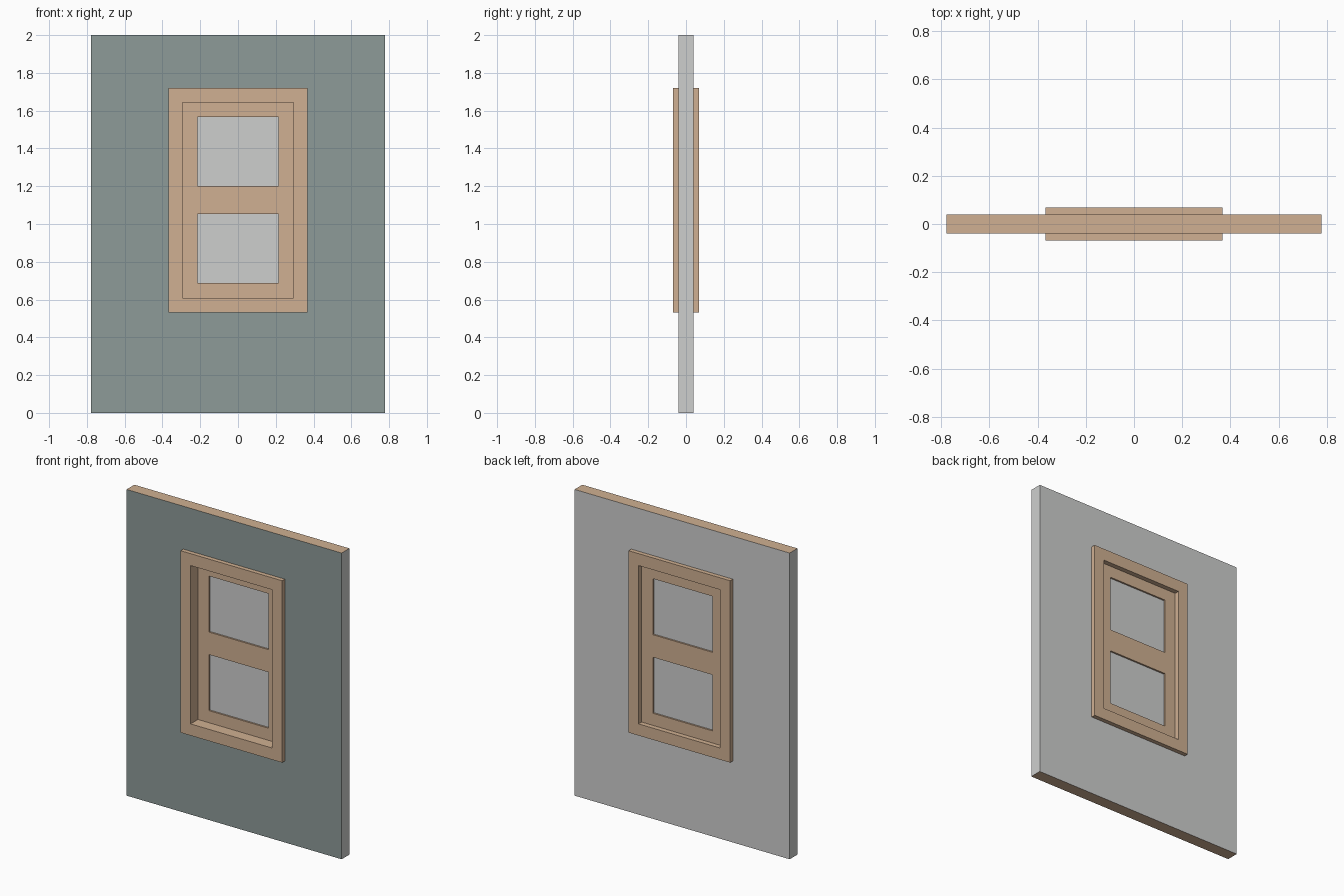
import bpy
import bmesh

if "Cube" in bpy.data.objects:
    bpy.data.objects.remove(bpy.data.objects["Cube"])


def srgb(r, g, b):
    lin = lambda c: ((c / 255 + 0.055) / 1.055) ** 2.4
    return (lin(r), lin(g), lin(b), 1.0)


def material(name, rgb):
    m = bpy.data.materials.new(name)
    m.diffuse_color = srgb(*rgb)
    m.use_nodes = True
    m.node_tree.nodes["Principled BSDF"].inputs["Base Color"].default_value = m.diffuse_color
    return m


siding = material("blue grey siding", (141, 155, 153))
wood = material("tan wood", (208, 176, 146))
plaster = material("light grey", (206, 207, 206))


def finish(name, bm, mats, rule=None):
    bmesh.ops.recalc_face_normals(bm, faces=bm.faces[:])
    if rule:
        for f in bm.faces:
            f.material_index = rule(f.normal)
    mesh = bpy.data.meshes.new(name)
    bm.to_mesh(mesh)
    bm.free()
    for m in mats:
        mesh.materials.append(m)
    obj = bpy.data.objects.new(name, mesh)
    bpy.context.collection.objects.link(obj)
    return obj


def ring(name, outer, inner, y0, y1, mats, rule=None):
    """Rectangular frame; outer and inner are (half width, bottom, top)."""
    bm = bmesh.new()

    def loop(rect, y):
        w, b, t = rect
        return [bm.verts.new((x, y, z)) for x, z in ((-w, b), (w, b), (w, t), (-w, t))]

    loops = [loop(outer, y0), loop(inner, y0), loop(inner, y1), loop(outer, y1)]
    for k in range(4):
        a, c = loops[k], loops[(k + 1) % 4]
        for i in range(4):
            j = (i + 1) % 4
            bm.faces.new((a[i], a[j], c[j], c[i]))
    return finish(name, bm, mats, rule)


def box(name, rect, y0, y1, mat):
    w, b, t = rect
    bm = bmesh.new()
    bmesh.ops.create_cube(bm, size=1)
    for v in bm.verts:
        v.co = (v.co.x * 2 * w, (y0 + y1) / 2 + v.co.y * (y1 - y0),
                (b + t) / 2 + v.co.z * (t - b))
    return finish(name, bm, [mat])


def wall_colour(n):
    if n.y < -0.5:
        return 0
    return 1 if abs(n.z) > 0.5 else 2


# Wall panel with an opening hidden behind the casing
ring("wall", (0.777, 0, 2), (0.335, 0.565, 1.685), -0.04, 0.04,
     [siding, wood, plaster], wall_colour)

# Casing and jamb running through the wall
ring("window_frame", (0.367, 0.532, 1.72), (0.295, 0.608, 1.642), -0.068, 0.068, [wood])

# Two stacked sashes with panes
for label, bottom, top, pane_bottom, pane_top in (
        ("lower", 0.608, 1.125, 0.687, 1.053),
        ("upper", 1.125, 1.642, 1.2, 1.566)):
    pane = (0.215, pane_bottom, pane_top)
    ring(label + "_sash", (0.295, bottom, top), pane, 0.008, 0.036, [wood])
    box(label + "_pane", pane, 0.019, 0.025, plaster)
